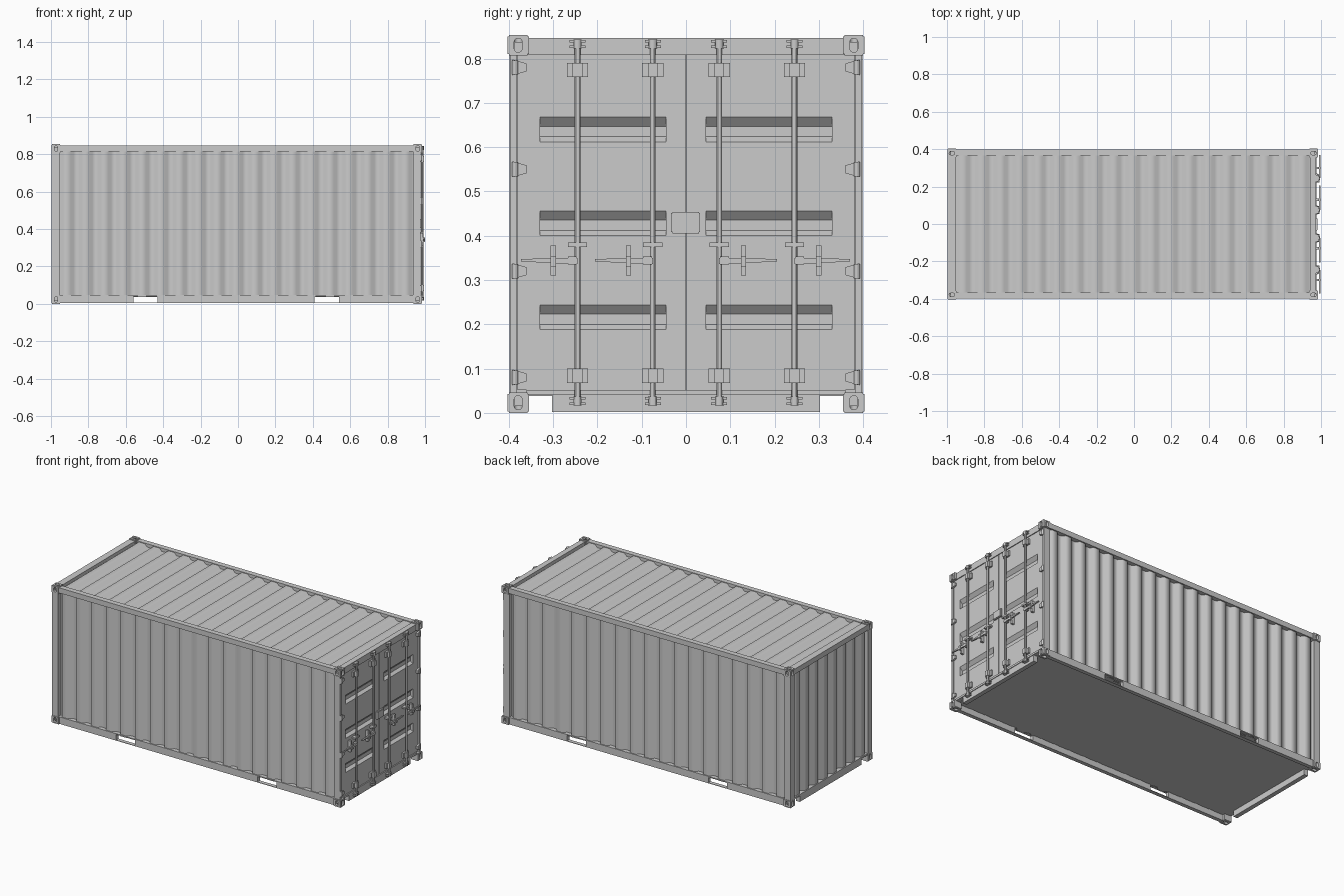
import bpy, bmesh, math
from mathutils import Vector

if "Cube" in bpy.data.objects:
    bpy.data.objects.remove(bpy.data.objects["Cube"])


def finish(name, bm, smooth=None):
    me = bpy.data.meshes.new(name)
    bm.to_mesh(me)
    bm.free()
    ob = bpy.data.objects.new(name, me)
    bpy.context.collection.objects.link(ob)
    if smooth:
        bpy.ops.object.select_all(action='DESELECT')
        ob.select_set(True)
        bpy.context.view_layer.objects.active = ob
        bpy.ops.object.shade_smooth_by_angle(angle=math.radians(smooth))
    return ob


def add_box(bm, x, y, z):
    """Box from (min, max) ranges."""
    vs = bmesh.ops.create_cube(bm, size=1)['verts']
    for v in vs:
        v.co = Vector([(r[0] + r[1]) / 2 + c * abs(r[1] - r[0]) for c, r in zip(v.co, (x, y, z))])


def boxes(name, items):
    bm = bmesh.new()
    for it in items:
        add_box(bm, *it)
    return finish(name, bm)


def around(c, h):
    return (c - h, c + h)


def add_prism(bm, pts, vec):
    """Closed polygon extruded along a vector."""
    f = bm.faces.new([bm.verts.new(p) for p in pts])
    r = bmesh.ops.extrude_face_region(bm, geom=[f])
    bmesh.ops.translate(bm, vec=vec, verts=[v for v in r['geom'] if isinstance(v, bmesh.types.BMVert)])
    bmesh.ops.recalc_face_normals(bm, faces=bm.faces[:])


def add_rod(bm, a, b, r, seg=12):
    a, b = Vector(a), Vector(b)
    d = b - a
    vs = bmesh.ops.create_cone(bm, cap_ends=True, segments=seg, radius1=r, radius2=r, depth=d.length)['verts']
    q = Vector((0, 0, 1)).rotation_difference(d)
    for v in vs:
        v.co = q @ v.co + (a + b) / 2


def corrugated(name, u0, u1, n, depth, v0, v1, place, normal):
    """Trapezoid-wave sheet; place(u, v, d) maps it into space."""
    p = (u1 - u0) / n
    prof = [(u0, depth)]
    for i in range(n):
        prof += [(u0 + (i + t) * p, d) for t, d in ((.15, depth), (.3, 0), (.7, 0), (.85, depth))]
    prof.append((u1, depth))
    bm = bmesh.new()
    cols = [[bm.verts.new(place(u, v, d)) for v in (v0, v1)] for u, d in prof]
    for a, b in zip(cols, cols[1:]):
        bm.faces.new((a[0], b[0], b[1], a[1]))
    bm.normal_update()
    if sum(f.normal.dot(Vector(normal)) for f in bm.faces) < 0:
        bmesh.ops.reverse_faces(bm, faces=bm.faces[:])
    return finish(name, bm, 60)


# corrugated walls and roof
for s, side in ((-1, "front"), (1, "rear")):
    corrugated(side + "_wall", -.965, .945, 19, .02, .035, .825,
               lambda u, v, d: (u, s * (.39 - d), v), (0, s, 0))
corrugated("end_wall", -.365, .365, 8, .02, .04, .825, lambda u, v, d: (-.988 + d, u, v), (-1, 0, 0))
corrugated("roof", -.965, .95, 19, .016, -.37, .37, lambda u, v, d: (u, v, .843 - d), (0, 0, 1))
boxes("floor", [((-.98, .95), (-.38, .38), (.038, .046))])

# side rails with fork pockets, and corner posts
POCKETS = ((-.56, -.43), (.41, .54))
for s, side in ((-1, "front"), (1, "rear")):
    y = sorted((s * .365, s * .398))
    boxes(side + "_top_rail", [((-.96, .945), y, (.815, .847))])
    y = sorted((s * .372, s * .396))
    cuts = [-.955] + [c for p in POCKETS for c in p] + [.945]
    parts = [((cuts[i], cuts[i + 1]), y, (.003, .04)) for i in (0, 2, 4)]
    parts += [((-.955, .945), y, (.04, .046)), ((-.955, .945), y, (.003, .006))]
    boxes(side + "_bottom_rail", parts)
    boxes(side + "_end_post", [((-.997, -.955), sorted((s * .36, s * .398)), (.04, .815))])
    boxes(side + "_door_post", [((.935, .976), sorted((s * .382, s * .396)), (.04, .815)),
                                ((.935, .95), sorted((s * .355, s * .39)), (.04, .815))])

# end sills and headers
boxes("door_sill", [((.94, .976), (-.36, .36), (.04, .052)), ((.945, .972), (-.302, .302), (.002, .04))])
boxes("end_sill", [((-.995, -.96), (-.36, .36), (.04, .05)), ((-.992, -.965), (-.302, .302), (.002, .04))])
boxes("door_header", [((.94, .974), (-.36, .36), (.808, .847))])
boxes("end_header", [((-.996, -.955), (-.36, .36), (.815, .847))])

# corner castings with oval holes
SX, SY, SZ = .05, .048, .046


def oval(w, h, plane):
    pts = []
    for i in range(20):
        a = math.tau * (i + .5) / 20
        p, q = math.cos(a) * w, math.sin(a) * w
        q += math.copysign(h - w, q)
        pts.append(plane(p, q))
    return pts


bm = bmesh.new()
add_box(bm, (-SX / 2, SX / 2), (-SY / 2, SY / 2), (-SZ / 2, SZ / 2))
bmesh.ops.bevel(bm, geom=bm.edges[:], offset=.003, segments=2, affect='EDGES')
cast = finish("corner_casting", bm)
for pts, vec in ((oval(.009, .016, lambda p, q: (.008, p, q)), (.03, 0, 0)),
                 (oval(.009, .015, lambda p, q: (p, .008, q)), (0, .03, 0)),
                 (oval(.009, .015, lambda p, q: (q, p, .008)), (0, 0, .03))):
    cb = bmesh.new()
    add_prism(cb, pts, vec)
    cutter = finish("hole_cutter", cb)
    cutter.hide_render = True
    bpy.context.view_layer.objects.active = cast
    m = cast.modifiers.new("hole", 'BOOLEAN')
    m.operation, m.object, m.solver = 'DIFFERENCE', cutter, 'EXACT'
    bpy.ops.object.modifier_apply(modifier=m.name)
    bpy.data.objects.remove(cutter)
for sx in (-1, 1):
    for sy in (-1, 1):
        for sz in (-1, 1):
            b = bmesh.new()
            b.from_mesh(cast.data)
            for v in b.verts:
                v.co = Vector((v.co.x * sx - .0065 + sx * (.9915 - SX / 2),
                               v.co.y * sy + sy * (.403 - SY / 2),
                               v.co.z * sz + .4265 + sz * (.4265 - SZ / 2)))
            if sx * sy * sz < 0:
                bmesh.ops.reverse_faces(b, faces=b.faces[:])
            finish("corner_casting_part", b, 30)
bpy.data.objects.remove(cast)

# door leaves with three recessed bands each
FACE, BACK = .969, .944
for s, side in ((-1, "left"), (1, "right")):
    bm = bmesh.new()
    pts = [(BACK, .052), (FACE, .052)]
    for z in (.188, .4, .612):
        pts += [(FACE, z), (FACE - .018, z + .012), (FACE - .018, z + .035), (FACE, z + .056)]
    pts += [(FACE, .808), (BACK, .808)]
    add_prism(bm, [(x, s * .045, z) for x, z in pts], (0, s * .285, 0))
    for y in ((.0015, .045), (.33, .381)):
        add_box(bm, (BACK, FACE), sorted((s * y[0], s * y[1])), (.052, .808))
    finish(side + "_door", bm)

    # hinges
    bm = bmesh.new()
    for z in (.08, .32, .55, .78):
        add_prism(bm, [(.968, s * .392, z - .018), (.968, s * .36, z - .009),
                       (.968, s * .36, z + .009), (.968, s * .392, z + .018)], (.013, 0, 0))
        add_rod(bm, (.978, s * .386, z - .016), (.978, s * .386, z + .016), .007)
    finish(side + "_hinges", bm, 30)

    # locking bars with brackets, cams, handles and handle catches
    for k, (y, hy, cy) in enumerate(((.075, .205, .13), (.245, .37, .30))):
        if s < 0:
            hy, cy = (.205, .13) if k == 0 else (.372, .30)
        y, hy, cy = s * y, s * hy, s * cy
        bm = bmesh.new()
        add_rod(bm, (.984, y, .018), (.984, y, .838), .0065)
        for z in (.084, .774):
            add_box(bm, (.966, .980), around(y, .024), around(z, .016))
            add_box(bm, (.978, .994), around(y, .011), around(z, .016))
        for z in (.027, .833):
            add_rod(bm, (.984, y, z - .010), (.984, y, z + .010), .0095)
            for dz in (-.006, .006):
                add_box(bm, (.970, .988), around(y, .018), around(z + dz, .003))
        add_box(bm, (.966, .992), around(y, .022), around(.38, .005))
        add_box(bm, (.976, .996), around(y + .012 * (1 if hy > y else -1), .010), around(.344, .009))
        d = 1 if hy > y else -1
        add_prism(bm, [(.988, y, .336), (.988, cy, .338), (.988, hy, .342),
                       (.988, hy, .347), (.988, cy, .350), (.988, y, .350)], (.008, 0, 0))
        add_box(bm, (.966, .988), around(cy, .006), around(.344, .034))
        add_box(bm, (.984, 1.0), around(cy, .006), around(.342, .012))
        finish(side + "_locking_bar", bm, 30)

# centre cover plate
bm = bmesh.new()
add_box(bm, (.968, .982), (-.034, .032), (.405, .454))
bmesh.ops.bevel(bm, geom=bm.edges[:], offset=.003, segments=2, affect='EDGES')
finish("cover_plate", bm, 30)
